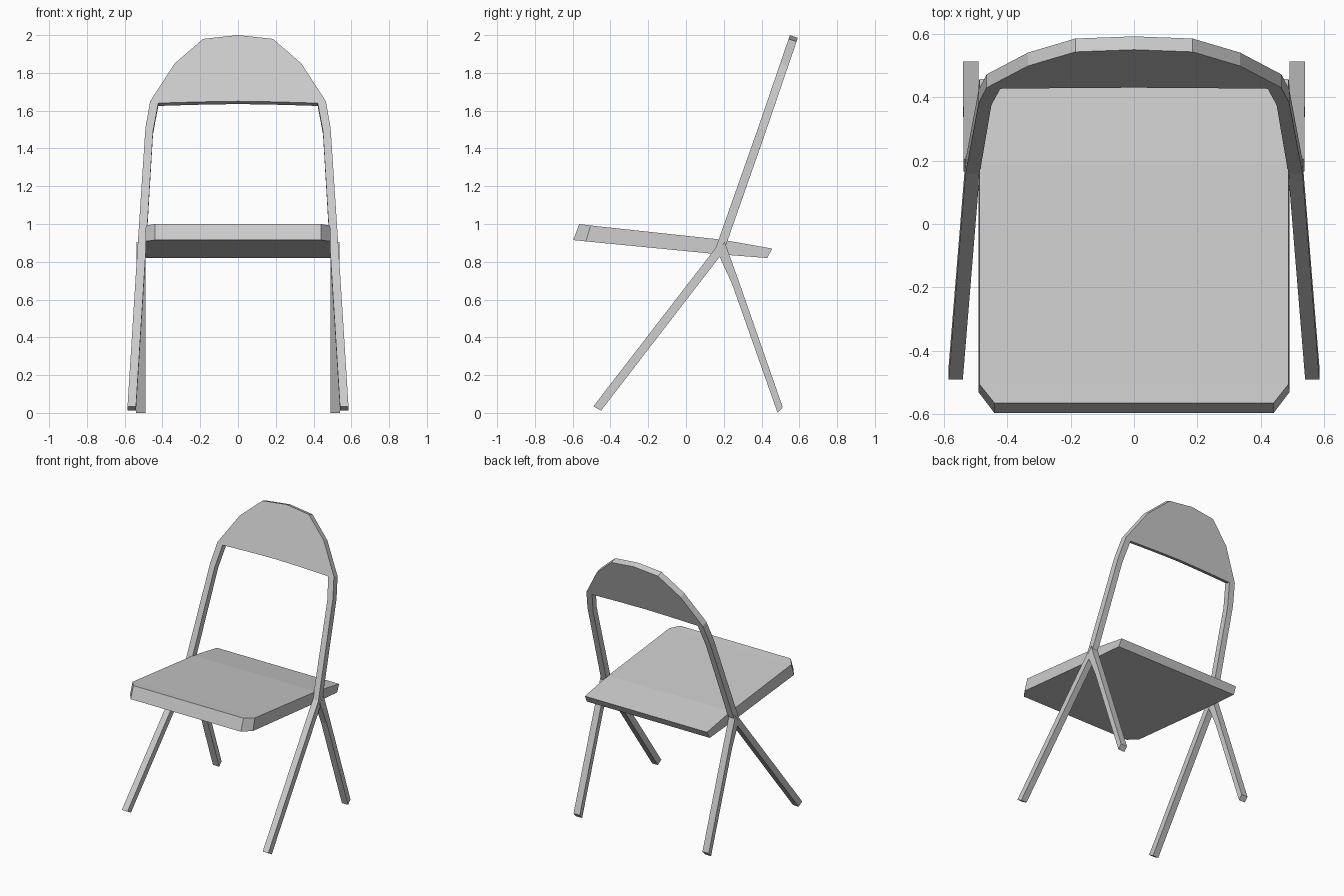
import bpy, bmesh

if "Cube" in bpy.data.objects:
    bpy.data.objects.remove(bpy.data.objects["Cube"])


def make(name, verts, faces, mirror=False):
    bm = bmesh.new()
    vs = [bm.verts.new(v) for v in verts]
    for f in faces:
        bm.faces.new([vs[i] for i in f])
    bmesh.ops.recalc_face_normals(bm, faces=bm.faces)
    me = bpy.data.meshes.new(name)
    bm.to_mesh(me)
    bm.free()
    ob = bpy.data.objects.new(name, me)
    bpy.context.collection.objects.link(ob)
    if mirror:
        mod = ob.modifiers.new("Mirror", 'MIRROR')
        mod.use_clip = True
    return ob


def loft(name, sections, cap_end):
    """Skin a list of four-point sections; the x = 0 end stays open for mirroring."""
    verts = [p for s in sections for p in s]
    faces = [(0, 1, 2, 3)]
    for k in range(0, len(verts) - 4, 4):
        faces += [(k + i, k + (i + 1) % 4, k + 4 + (i + 1) % 4, k + 4 + i)
                  for i in range(4)]
    if cap_end:
        n = len(verts)
        faces.append((n - 4, n - 3, n - 2, n - 1))
    return make(name, verts, faces, mirror=True)


def bar_section(xi, xo, front, back):
    return [(xi, *front), (xo, *front), (xo, *back), (xi, *back)]


def back_section(inner, outer):
    """Section in the tilted plane of the backrest, from (x, z) points."""
    def y(z):
        return 0.55 + (z - 2.0) / 2.92
    (xi, zi), (xo, zo) = inner, outer
    return [(xi, y(zi), zi), (xo, y(zo), zo),
            (xo, y(zo) + 0.042, zo - 0.015), (xi, y(zi) + 0.042, zi - 0.015)]


# Front legs bending into the uprights and the arched backrest
frame = [bar_section(0.54, 0.585, (-0.49, 0.035), (-0.45, 0.012)),
         bar_section(0.487, 0.532, (0.158, 0.875), (0.2, 0.855))]
frame += [back_section(i, o) for i, o in [
    ((0.45, 1.49), (0.49, 1.51)),
    ((0.422, 1.64), (0.465, 1.65)),
    ((0.33, 1.643), (0.335, 1.85)),
    ((0.185, 1.647), (0.185, 1.98)),
    ((0.0, 1.65), (0.0, 2.0))]]
loft("frame_and_backrest", frame, False)

# Rear legs
loft("rear_legs", [
    bar_section(0.49, 0.538, (0.165, 0.855), (0.205, 0.905)),
    bar_section(0.49, 0.538, (0.245, 0.68), (0.282, 0.69)),
    bar_section(0.49, 0.54, (0.485, 0.0), (0.512, 0.03))], True)

# Seat: bent slab with chamfered front corners
top = [(0.44, -0.565, 1.0), (0.488, -0.505, 0.992),
       (0.488, 0.19, 0.917), (0.488, 0.457, 0.87)]
bottom = [(0.44, -0.597, 0.915), (0.491, -0.53, 0.908),
          (0.491, 0.17, 0.84), (0.491, 0.43, 0.82)]
rows = [[(-x, y, z) for x, y, z in r] + r for r in (top, bottom)]
seat_faces = []
for o in (0, 8):
    seat_faces += [(o + i, o + i + 1, o + i + 5, o + i + 4) for i in range(3)]
for s in (0, 4):
    seat_faces += [(s + i, s + i + 1, s + i + 9, s + i + 8) for i in range(3)]
seat_faces += [(0, 4, 12, 8), (3, 7, 15, 11)]
make("seat", rows[0] + rows[1], seat_faces)
